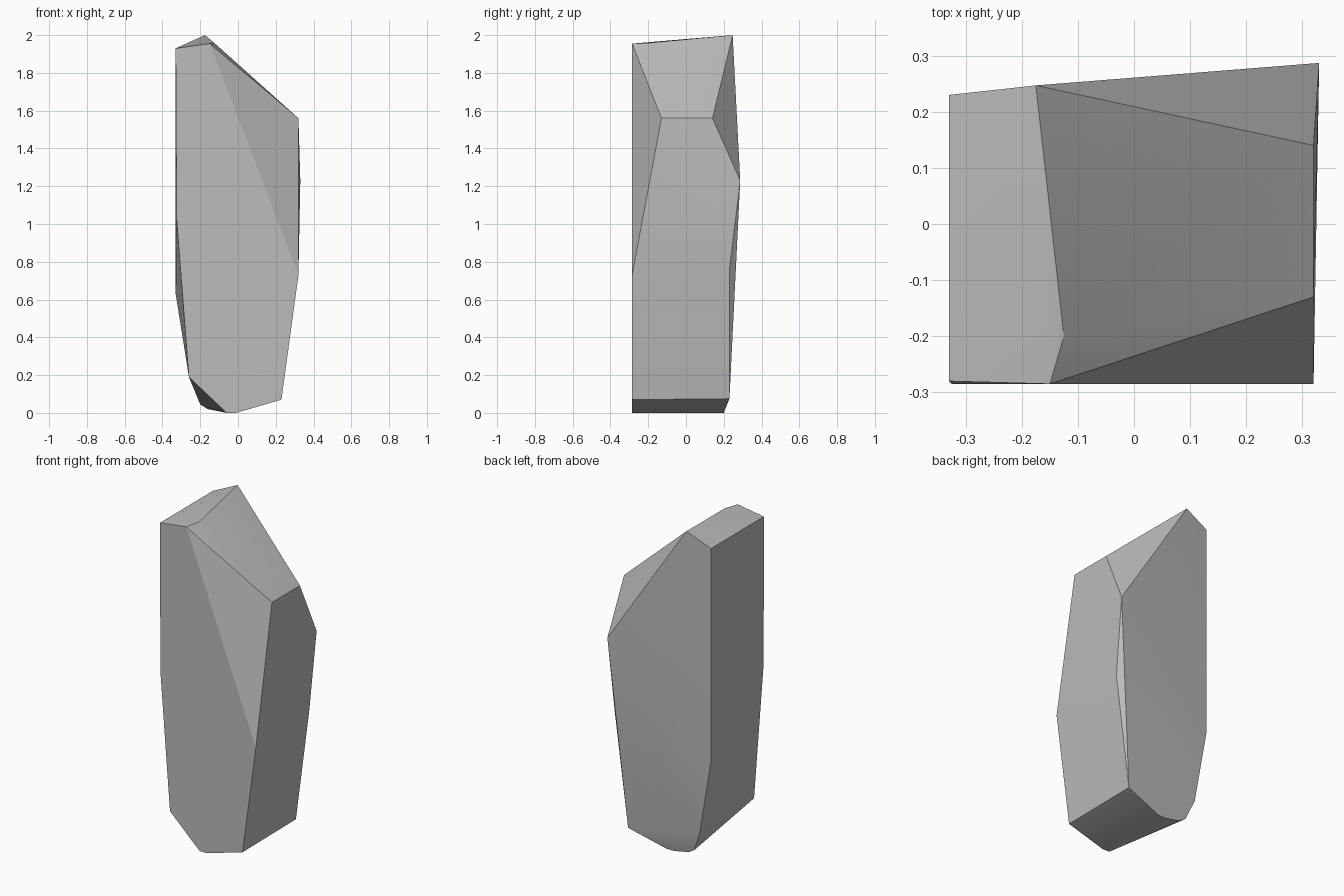
import bpy
import bmesh
import math

# Remove only the default cube
default_cube = bpy.data.objects.get("Cube")
if default_cube:
    bpy.data.objects.remove(default_cube, do_unlink=True)


def make_material(name, colour):
    material = bpy.data.materials.new(name)
    material.use_nodes = True
    material.diffuse_color = colour
    shader = material.node_tree.nodes["Principled BSDF"]
    shader.inputs["Base Color"].default_value = colour
    shader.inputs["Roughness"].default_value = 0.8
    return material


def build_rock(name, corner_groups, material):
    """Wrap a faceted stone around its chipped corners."""
    mesh = bpy.data.meshes.new(name)
    stone = bmesh.new()
    for corners in corner_groups.values():
        for corner in corners:
            stone.verts.new(corner)
    hull = bmesh.ops.convex_hull(stone, input=stone.verts[:])
    unused = {item for item in hull["geom_interior"] + hull["geom_unused"]
              if isinstance(item, bmesh.types.BMVert)}
    bmesh.ops.delete(stone, geom=list(unused), context="VERTS")
    bmesh.ops.dissolve_limit(stone, angle_limit=math.radians(1),
                             verts=stone.verts[:], edges=stone.edges[:])
    bmesh.ops.recalc_face_normals(stone, faces=stone.faces[:])
    stone.to_mesh(mesh)
    stone.free()
    mesh.materials.append(material)
    rock = bpy.data.objects.new(name, mesh)
    bpy.context.collection.objects.link(rock)
    return rock


FRONT = -.285  # flat front plane

corner_groups = {
    # Tilted cap and the crease of the long slope
    "cap": [(-.33, -.28, 1.93), (-.33, .23, 1.93), (-.175, .247, 2),
            (-.15, FRONT, 1.955), (-.125, -.2, 1.958)],
    # Lower end of the slope
    "shoulder": [(.32, -.13, 1.56), (.32, .14, 1.56)],
    # Side corners
    "sides": [(.33, .287, 1.23), (.32, FRONT, .73), (.32, .23, .76),
              (-.325, FRONT, 1.03), (-.33, .23, .63)],
    # Front edge of the base
    "front_base": [(-.26, FRONT, .19), (-.06, FRONT, 0),
                   (-.01, FRONT, 0), (.23, FRONT, .07)],
    # Rounded back edge of the base
    "back_base": [(-.25, .225, .17), (-.2, .205, .045), (-.16, .2, .02),
                  (-.06, .2, 0), (-.01, .2, 0), (.23, .23, .075)],
}

grey_stone = make_material("grey stone", (.5, .5, .5, 1))
rock = build_rock("standing_rock", corner_groups, grey_stone)

# Soft shading on the shallow chips, crisp main edges
bpy.ops.object.select_all(action="DESELECT")
rock.select_set(True)
bpy.context.view_layer.objects.active = rock
bpy.ops.object.shade_smooth_by_angle(angle=math.radians(25))
